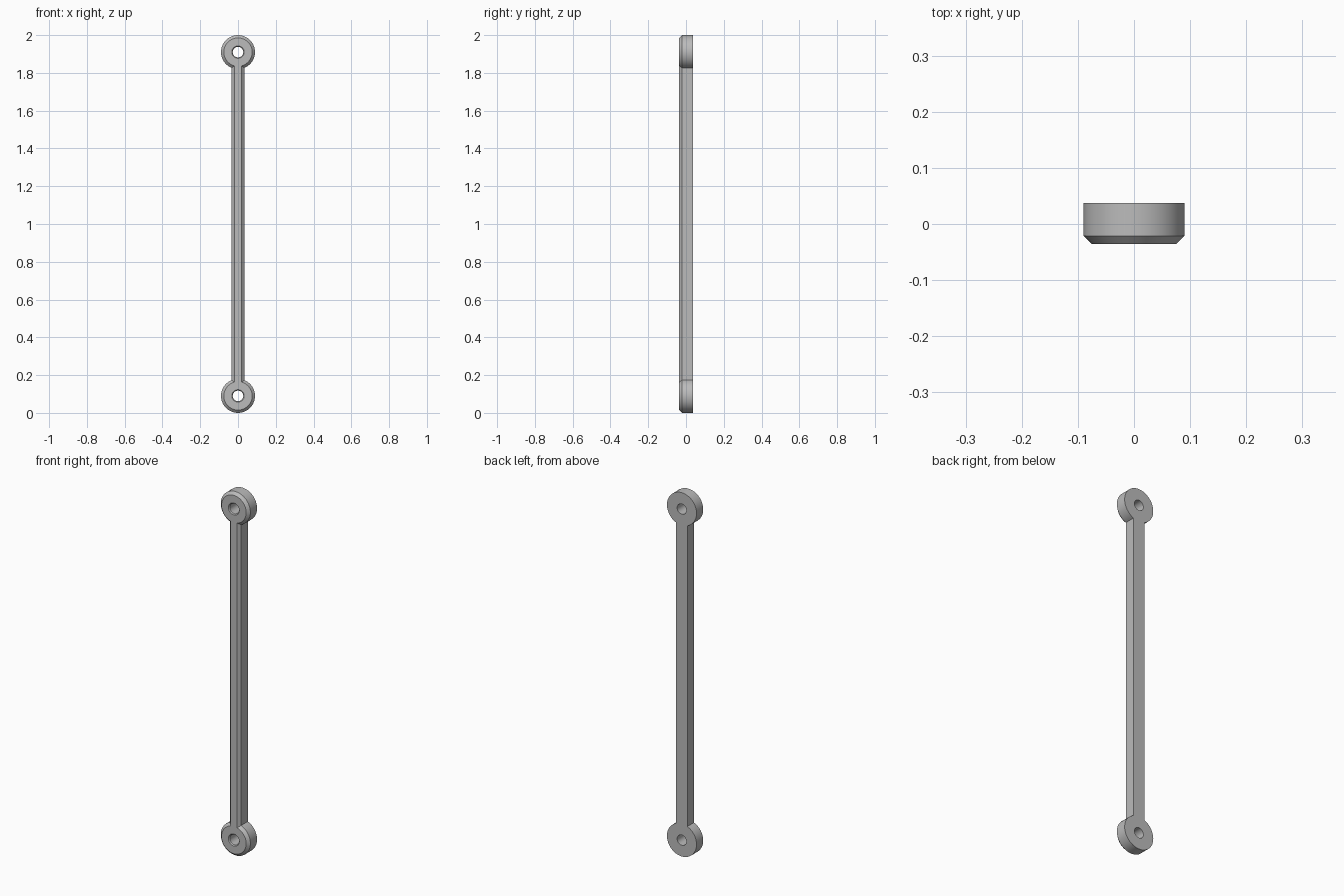
import bpy
import bmesh
from math import asin, cos, sin, pi

if "Cube" in bpy.data.objects:
    bpy.data.objects.remove(bpy.data.objects["Cube"], do_unlink=True)

EYE_R, BAR_W, HOLE_R = 0.09, 0.034, 0.028
BEVEL, HOLE_BEVEL = 0.015, 0.005
LOW, HIGH = 0.09, 1.91
BACK, SHOULDER, FRONT = 0.037, -0.021, -0.036
SEG = 48

metal = bpy.data.materials.new("grey metal")
metal.use_nodes = True
GREY = (0.5, 0.5, 0.5, 1)
metal.diffuse_color = GREY
metal.node_tree.nodes["Principled BSDF"].inputs["Base Color"].default_value = GREY

bm = bmesh.new()


def loop(points, y):
    """Closed ring of vertices in the plane at depth y."""
    verts = [bm.verts.new((x, y, z)) for x, z in points]
    edges = [bm.edges.new((v, verts[i - 1])) for i, v in enumerate(verts)]
    return verts, edges


def outline(inset):
    """Link outline: two round eyes joined by a straight bar."""
    r, w = EYE_R - inset, BAR_W - inset
    gap = asin(w / r)
    pts = []
    for centre, start in ((HIGH, -pi / 2), (LOW, pi / 2)):
        for i in range(SEG + 1):
            a = start + gap + (2 * pi - 2 * gap) * i / SEG
            pts.append((r * cos(a), centre + r * sin(a)))
    return pts


def circle(r, centre):
    return [(r * cos(2 * pi * i / SEG), centre + r * sin(2 * pi * i / SEG))
            for i in range(SEG)]


def skin(rings):
    """Quad strips between successive rings."""
    for (a, _), (b, _) in zip(rings, rings[1:]):
        for i in range(len(a)):
            bm.faces.new((a[i - 1], a[i], b[i], b[i - 1]))


# Outer wall with the chamfered front edge
outer = [loop(outline(0), BACK), loop(outline(0), SHOULDER),
         loop(outline(BEVEL), FRONT)]
walls = [outer]

# Pin holes through both eyes
for centre in (LOW, HIGH):
    walls.append([loop(circle(HOLE_R, centre), BACK),
                  loop(circle(HOLE_R, centre), FRONT + HOLE_BEVEL),
                  loop(circle(HOLE_R + HOLE_BEVEL, centre), FRONT)])
for rings in walls:
    skin(rings)

# Flat back and front faces around the holes
for end, normal in ((0, (0, 1, 0)), (-1, (0, -1, 0))):
    edges = [e for rings in walls for e in rings[end][1]]
    bmesh.ops.triangle_fill(bm, edges=edges, use_beauty=True, normal=normal)

bmesh.ops.recalc_face_normals(bm, faces=bm.faces[:])
mesh = bpy.data.meshes.new("connecting_link")
bm.to_mesh(mesh)
bm.free()
mesh.materials.append(metal)
link = bpy.data.objects.new("connecting_link", mesh)
bpy.context.collection.objects.link(link)

bpy.ops.object.select_all(action="DESELECT")
link.select_set(True)
bpy.context.view_layer.objects.active = link
bpy.ops.object.shade_smooth_by_angle(angle=pi / 6)
